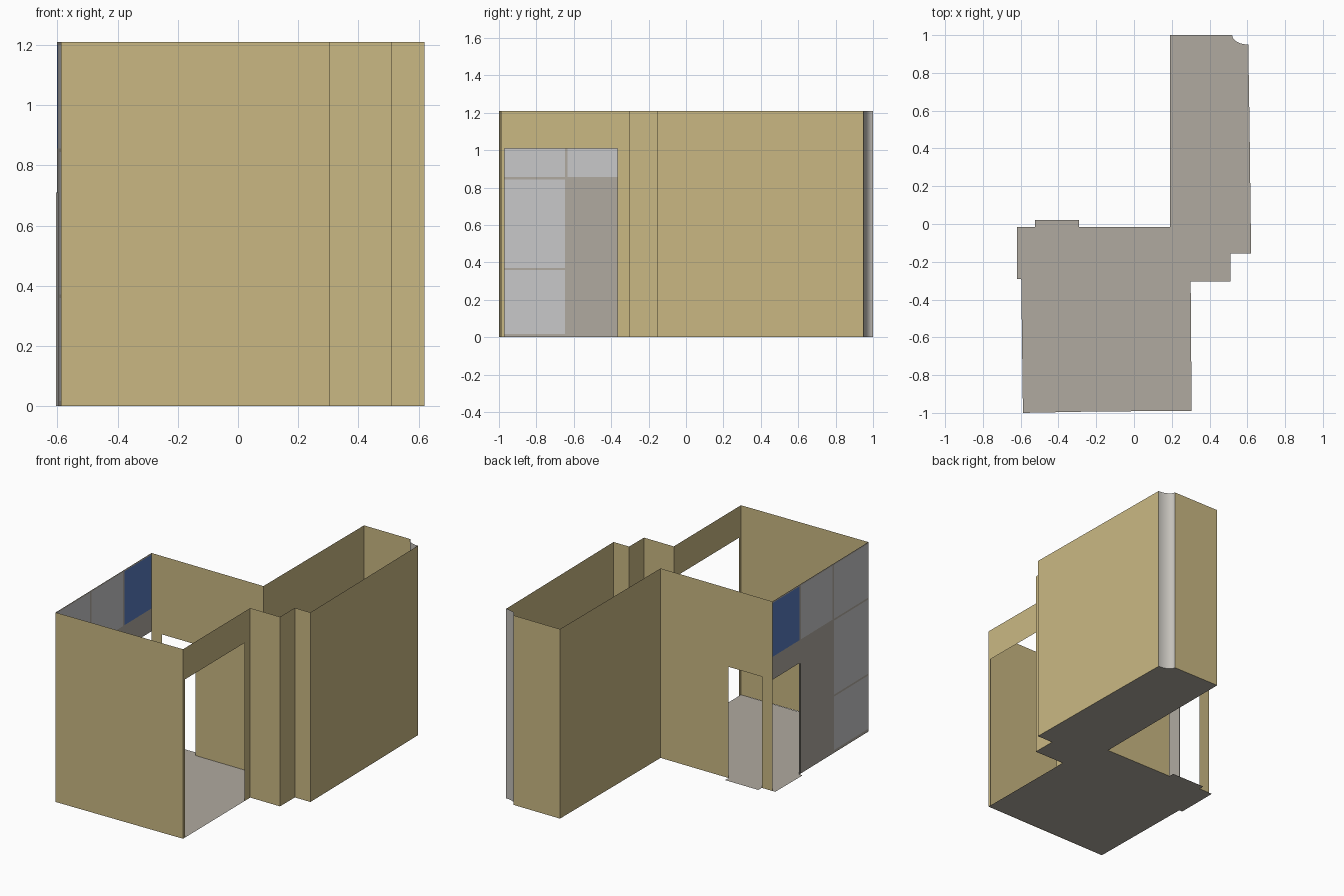
import bpy, bmesh, math

if "Cube" in bpy.data.objects:
    bpy.data.objects.remove(bpy.data.objects["Cube"])

H = 1.21       # wall height
DOOR = 0.71    # door head height


def material(name, rgb):
    m = bpy.data.materials.new(name)
    m.diffuse_color = (*rgb, 1)
    m.use_nodes = True
    m.node_tree.nodes["Principled BSDF"].inputs["Base Color"].default_value = m.diffuse_color
    return m


TAN = material("tan_wall", (0.59, 0.48, 0.227))
STONE = material("warm_grey", (0.434, 0.402, 0.352))
GLASS = material("light_grey_glass", (0.58, 0.58, 0.59))
BLUE = material("blue_pane", (0.10, 0.20, 0.52))
PALE = material("pale_column", (0.55, 0.53, 0.49))


def surface(name, polys, mat):
    """Make one object from flat polygons."""
    bm = bmesh.new()
    for poly in polys:
        bm.faces.new([bm.verts.new(p) for p in poly])
    bmesh.ops.remove_doubles(bm, verts=bm.verts, dist=1e-5)
    me = bpy.data.meshes.new(name)
    bm.to_mesh(me)
    bm.free()
    me.materials.append(mat)
    ob = bpy.data.objects.new(name, me)
    bpy.context.collection.objects.link(ob)
    return ob


def quad(p, q, z0, z1):
    return [(*p, z0), (*q, z0), (*q, z1), (*p, z1)]


def wall(name, p, q, opening=None, mat=TAN):
    """Upright wall from p to q; opening = (start, end, head) along its length."""
    if not opening:
        return surface(name, [quad(p, q, 0, H)], mat)
    length = math.dist(p, q)
    a, b, head = opening
    at = lambda d: tuple(p[i] + (q[i] - p[i]) * d / length for i in (0, 1))
    return surface(name, [quad(p, at(a), 0, H), quad(at(b), q, 0, H),
                          quad(at(a), at(b), head, H)], mat)


# concave corner column profile
arc = [(0.605 - 0.085 * math.cos(t), 1 - 0.05 * math.sin(t))
       for t in (math.pi / 2 * i / 12 for i in range(13))]

# floor, with sills through both doorways
outline = [(0.19, 1.0)] + arc + [
    (0.612, 0.5), (0.62, -0.155), (0.51, -0.155), (0.51, -0.305),
    (0.30, -0.305), (0.305, -0.99), (-0.18, -0.992), (-0.588, -1.0),
    (-0.597, -0.29), (-0.62, -0.29), (-0.62, -0.015), (-0.525, -0.015),
    (-0.525, 0.02), (-0.29, 0.02), (-0.29, -0.015), (0.19, -0.015)]
surface("floor", [[(x, y, 0) for x, y in reversed(outline)]], STONE)

# plain walls
wall("front_wall", (-0.588, -1.0), (0.305, -0.99))
wall("side_wall_with_opening", (0.305, -0.99), (0.30, -0.305), (0.02, 0.625, 1.01))
wall("inner_step_wall", (0.30, -0.305), (0.51, -0.305))
wall("inner_step_return", (0.51, -0.305), (0.51, -0.155))
wall("outer_step_wall", (0.51, -0.155), (0.62, -0.155))
wall("long_right_wall", (0.62, -0.155), (0.605, 0.95))
wall("rear_wall", (0.52, 1.0), (0.19, 1.0))
wall("long_left_wall", (0.19, 1.0), (0.19, -0.015))
wall("rear_door_wall", (0.19, -0.015), (-0.60, -0.015), (0.48, 0.715, DOOR))

# curved corner column
col = surface("corner_column",
              [quad(arc[i + 1], arc[i], 0, H) for i in range(12)], PALE)
for f in col.data.polygons:
    f.use_smooth = True


# glazed left wall, slightly skewed in plan
def left(y0, y1, z0, z1):
    x = lambda y: -0.588 - 0.0125 * (y + 1)
    return quad((x(y1), y1), (x(y0), y0), z0, z1)


Y0, YM, YD, Y1 = -1.0, -0.64, -0.30, -0.015   # front, mullion, door jamb, rear
B = 0.006                                     # half bar width
rows = [(0.018, 0.365 - B), (0.365 + B, 0.85 - B), (0.85 + B, H - 0.01)]
surface("glass_panes",
        [left(Y0 + B, YM - B, a, b) for a, b in rows]
        + [left(YM + B, YD - B, 0.856, H - 0.01)], GLASS)
surface("blue_pane", [left(YD + B, Y1, 0.856, H - 0.01)], BLUE)
surface("window_frame",
        [left(Y0, Y0 + B, 0, H), left(YM - B, YM + B, 0, H),
         left(YD - B, YD + B, 0.856, H), left(YM + B, YD - B, H - 0.01, H),
         left(YD + B, Y1, H - 0.01, H)]
        + [left(Y0 + B, YM - B, a, b) for a, b in
           ((0, 0.018), (0.365 - B, 0.365 + B), (0.85 - B, 0.85 + B), (H - 0.01, H))],
        STONE)
surface("solid_panel", [left(YM + B, -0.29, 0, 0.856)], STONE)
surface("door_head_panel", [left(-0.29, Y1, DOOR, 0.856)], STONE)
surface("door_jamb", [quad((-0.597, -0.29), (-0.604, -0.29), 0, DOOR)], STONE)
